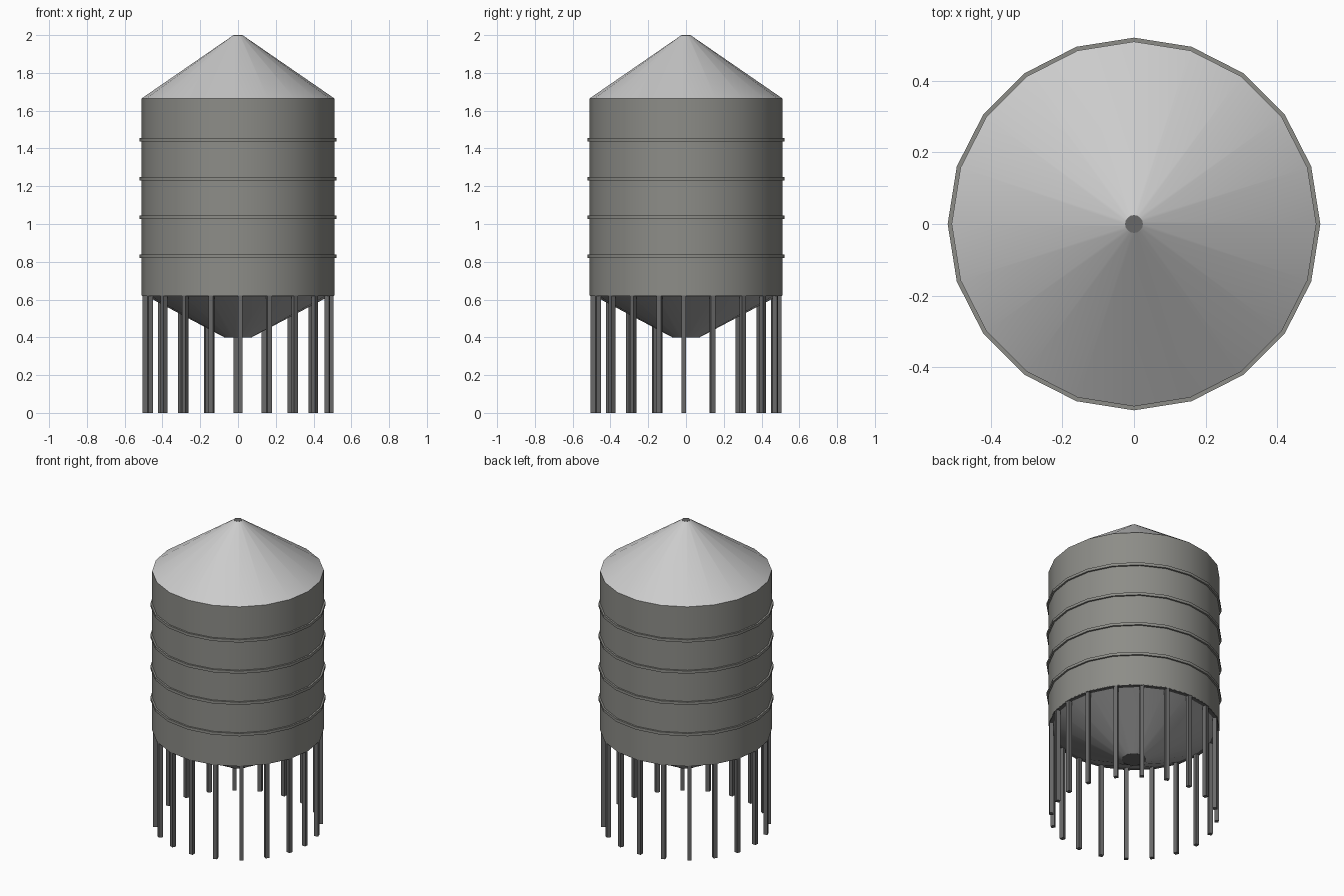
import bpy, bmesh
from math import sin, cos, radians, pi

if "Cube" in bpy.data.objects:
    bpy.data.objects.remove(bpy.data.objects["Cube"])

SIDES = 20

def material(name, r, g, b):
    m = bpy.data.materials.new(name)
    m.diffuse_color = (r, g, b, 1)
    m.use_nodes = True
    m.node_tree.nodes["Principled BSDF"].inputs["Base Color"].default_value = m.diffuse_color
    return m

ROOF = material("roof_grey", 0.65, 0.65, 0.65)
WALL = material("wall_grey", 0.265, 0.265, 0.245)
DARK = material("dark_steel", 0.14, 0.14, 0.14)
HOPPER = material("hopper_grey", 0.40, 0.40, 0.40)

def finish(bm, name, mat, smooth=True):
    bmesh.ops.recalc_face_normals(bm, faces=bm.faces)
    me = bpy.data.meshes.new(name)
    bm.to_mesh(me)
    bm.free()
    me.materials.append(mat)
    ob = bpy.data.objects.new(name, me)
    bpy.context.collection.objects.link(ob)
    if smooth:
        bpy.ops.object.select_all(action='DESELECT')
        bpy.context.view_layer.objects.active = ob
        ob.select_set(True)
        bpy.ops.object.shade_smooth_by_angle(angle=radians(20))
    return ob

def lathe(name, mat, profile, closed=False):
    """Revolve (radius, z) points; open profiles get flat end caps."""
    bm = bmesh.new()
    loops = [[bm.verts.new((r * cos(2 * pi * i / SIDES), r * sin(2 * pi * i / SIDES), z))
              for i in range(SIDES)] for r, z in profile]
    pairs = list(zip(loops, loops[1:]))
    if closed:
        pairs.append((loops[-1], loops[0]))
    for a, b in pairs:
        for i in range(SIDES):
            j = (i + 1) % SIDES
            bm.faces.new((a[i], a[j], b[j], b[i]))
    if not closed:
        bm.faces.new(loops[0])
        bm.faces.new(loops[-1])
    return finish(bm, name, mat)

# Tank: hopper, wall and conical roof, with dark plates over both openings
lathe("hopper", HOPPER, [(0.072, 0.40), (0.49, 0.621)])
lathe("wall", WALL, [(0.51, 0.622), (0.51, 1.665)])
lathe("roof", ROOF, [(0.51, 1.665), (0.025, 1.999)])
lathe("top_plate", DARK, [(0.025, 1.998), (0.025, 2.0)])
lathe("outlet_plate", DARK, [(0.072, 0.399), (0.072, 0.401)])

# Dark rim under the wall
lathe("bottom_rim", DARK, [(0.48, 0.618), (0.509, 0.618),
                           (0.509, 0.624), (0.48, 0.624)], closed=True)

# Reinforcing hoops
for n in range(4):
    z = 0.83 + 0.205 * n
    lathe(f"hoop_{n + 1}", WALL, [(0.505, z - 0.009), (0.521, z - 0.009),
                                  (0.521, z + 0.009), (0.505, z + 0.009)], closed=True)

# Square legs, each set just beside a corner of the wall
W = 0.025
for n in range(SIDES):
    side = -1 if n < 2 else 1
    bm = bmesh.new()
    bmesh.ops.create_cube(bm, size=1)
    for v in bm.verts:
        v.co.x = 0.493 + v.co.x * W
        v.co.y = side * W * 0.48 + v.co.y * W
        v.co.z = (v.co.z + 0.5) * 0.62
    leg = finish(bm, f"leg_{n + 1}", DARK, smooth=False)
    leg.rotation_euler.z = 2 * pi * n / SIDES
